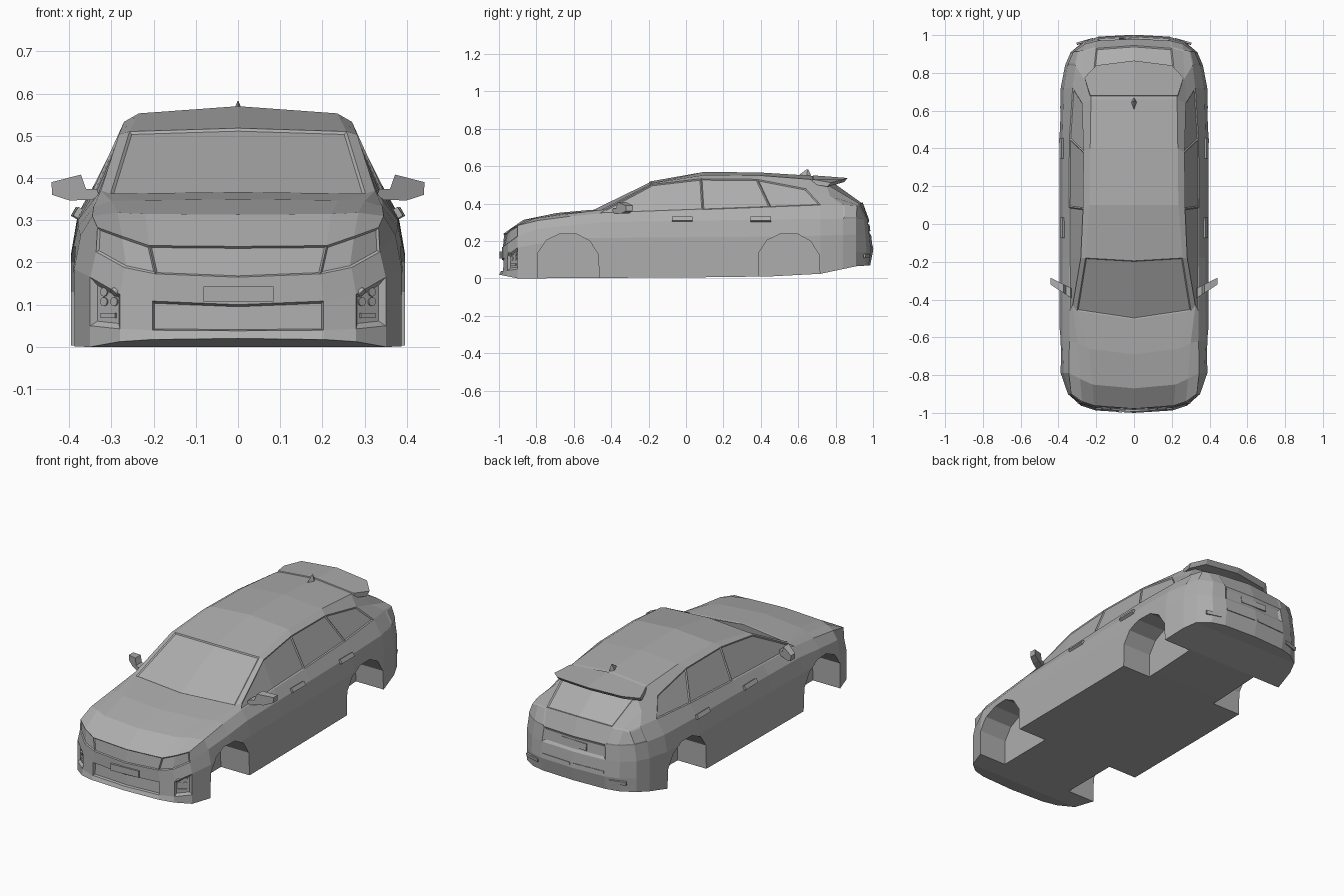
import bpy, bmesh, math
from mathutils import Vector, Matrix
from mathutils.bvhtree import BVHTree

if "Cube" in bpy.data.objects:
    bpy.data.objects.remove(bpy.data.objects["Cube"])

grey = bpy.data.materials.new("body_grey")
grey.diffuse_color = (0.42, 0.42, 0.42, 1)
grey.use_nodes = True
grey.node_tree.nodes["Principled BSDF"].inputs["Base Color"].default_value = grey.diffuse_color


def finish(name, bm, mirror=False):
    bmesh.ops.recalc_face_normals(bm, faces=bm.faces)
    me = bpy.data.meshes.new(name)
    bm.to_mesh(me)
    bm.free()
    me.materials.append(grey)
    ob = bpy.data.objects.new(name, me)
    bpy.context.collection.objects.link(ob)
    if mirror:
        ob.modifiers.new("mirror", 'MIRROR')
    return ob


def prism(name, near, far, mirror=False):
    """Solid between two matching outlines."""
    bm = bmesh.new()
    a = [bm.verts.new(p) for p in near]
    b = [bm.verts.new(p) for p in far]
    bm.faces.new(a)
    bm.faces.new(b[::-1])
    n = len(a)
    for i in range(n):
        bm.faces.new((a[i], b[i], b[(i + 1) % n], a[(i + 1) % n]))
    return finish(name, bm, mirror)


def interp(y, knots):
    if y <= knots[0][0]:
        return knots[0][1]
    for (a, u), (b, v) in zip(knots, knots[1:]):
        if y <= b:
            return u + (v - u) * (y - a) / (b - a)
    return knots[-1][1]


# Body: longitudinal lines from sill to roof centre, half car
S = [-.90, -.79, -.62, -.46, -.18, .09, .45, .72, .84, .91]
width = [(-.9, .35), (-.79, .388), (-.62, .395), (.6, .395), (.72, .388), (.84, .365), (.91, .335)]
lower = [
    (1.0, [(-.9, .0), (.4, .008), (.72, .025), (.91, .065)]),
    (1.0, [(-.9, .05), (-.62, .11), (.6, .11), (.91, .14)]),
    (1.0, [(-.9, .165), (-.62, .215), (.6, .225), (.91, .235)]),
    (.96, [(-.9, .225), (-.79, .265), (-.46, .30), (.4, .315), (.91, .32)]),
]
lines = [[(interp(y, width) * f, y, interp(y, zs)) for y in S] for f, zs in lower]
belt = [(.333, .283), (.345, .31), (.342, .332), (.342, .348), (.345, .358),
        (.345, .368), (.342, .382), (.325, .393), (.31, .395), (.295, .39)]
lines.append([(x, y, z) for y, (x, z) in zip(S, belt)])
lines.append([(.275, -.94, .262), (.285, -.82, .318), (.30, -.63, .345), (.325, -.43, .37),
              (.282, -.18, .503), (.27, .08, .533), (.268, .38, .53), (.275, .64, .48),
              (.268, .77, .44), (.26, .915, .395)])
lines.append([(.21, -.962, .24), (.22, -.85, .315), (.24, -.66, .347), (.302, -.46, .363),
              (.257, -.18, .51), (.235, .10, .553), (.232, .4, .55), (.228, .66, .53),
              (.22, .75, .505), (.2, .93, .398)])
lines.append([(0, -.978, .238), (0, -.87, .313), (0, -.69, .35), (0, -.505, .367),
              (0, -.195, .518), (0, .1, .57), (0, .4, .566), (0, .66, .55),
              (0, .77, .53), (0, .945, .405)])

bm = bmesh.new()
V = [[bm.verts.new(p) for p in ln] for ln in lines]
N = len(S)
F = {}
for i in range(7):
    for j in range(N - 1):
        F[i, j] = bm.faces.new((V[i][j], V[i][j + 1], V[i + 1][j + 1], V[i + 1][j]))
floor = [bm.verts.new((0, y, v.co.z)) for y, v in zip(S, V[0])]
for j in range(N - 1):
    bm.faces.new((V[0][j], floor[j], floor[j + 1], V[0][j + 1]))


def cap(tag, j, ycs, zcs, mids):
    """Nose or tail grid: rows follow the body lines, columns run to the centre."""
    rows = []
    for i in range(4):
        o = V[i][j].co
        row = [V[i][j]]
        for fx, w in mids:
            row.append(bm.verts.new((o.x * fx, o.y + (ycs[i] - o.y) * w, o.z + (zcs[i] - o.z) * w)))
        rows.append(row)
    rows.append([V[k][j] for k in (4, 5, 6, 7)])
    for r in range(4):
        for c in range(3):
            F[tag, r, c] = bm.faces.new((rows[r][c], rows[r][c + 1], rows[r + 1][c + 1], rows[r + 1][c]))
    bm.faces.new(rows[0] + [floor[j]])


cap('nose', 0, (-1.0, -.99, -.985, -.985), (.02, .038, .10, .165), ((.80, .62), (.58, .87), (0, 1)))
cap('tail', N - 1, (.985, 1.0, .99, .98), (.07, .145, .23, .31), ((.80, .62), (.58, .88), (0, 1)))
bmesh.ops.recalc_face_normals(bm, faces=bm.faces)

# Recessed windows, lamps and grilles
recesses = [
    ([(4, 3), (4, 4)], .006, -.005), ([(4, 5)], .006, -.005), ([(4, 6)], .006, -.005),
    ([(6, 3)], .006, -.005), ([(6, 8)], .006, -.005),
    ([('nose', 3, 0), ('nose', 3, 1)], .005, -.005),
    ([('nose', 3, 2)], .004, -.006),
    ([('nose', 1, 2)], .004, -.014),
    ([('nose', 1, 0)], .012, -.012),
    ([('tail', 3, 0), ('tail', 3, 1), (3, 8)], .008, .004),
    ([('tail', 2, 2)], .014, -.008),
]
for keys, t, d in recesses:
    bmesh.ops.inset_region(bm, faces=[F[k] for k in keys], thickness=t, depth=d,
                           use_boundary=False, use_even_offset=True)
for v in bm.verts:
    if v.co.x < .008:
        v.co.x = 0
half = bm.verts[:] + bm.edges[:] + bm.faces[:]
bmesh.ops.mirror(bm, geom=half, matrix=Matrix(), merge_dist=.0005, axis='X')
bmesh.ops.remove_doubles(bm, verts=bm.verts, dist=.0003)
bmesh.ops.recalc_face_normals(bm, faces=bm.faces)
tree = BVHTree.FromBMesh(bm)
body = finish("car_body", bm)

# Wheel arches
arch = [(-.17, -.05), (-.165, .14), (-.12, .205), (-.05, .238), (.04, .238), (.11, .2), (.155, .13), (.165, -.05)]
for yc in (-.625, .555):
    for s in (-1, 1):
        cutter = prism("arch_cutter", [(s * .22, yc + y, z) for y, z in arch],
                       [(s * .5, yc + y, z) for y, z in arch])
        cutter.hide_render = True
        m = body.modifiers.new("arch", 'BOOLEAN')
        m.operation, m.solver, m.object = 'DIFFERENCE', 'EXACT', cutter
        bpy.context.view_layer.objects.active = body
        bpy.ops.object.modifier_apply(modifier=m.name)
        bpy.data.objects.remove(cutter)


def attach(name, start, ray, size, sides=4, mirror=True):
    """Small block or disc seated on the body where a ray hits it."""
    hit, nrm, _, _ = tree.ray_cast(Vector(start), Vector(ray))
    if hit is None:
        return
    if nrm.dot(Vector(ray)) > 0:
        nrm = -nrm
    side = Vector((0, 0, 1)).cross(nrm).normalized()
    up = nrm.cross(side)
    w, h, d = size
    if sides == 4:
        shape = [(-w, -h), (w, -h), (w, h), (-w, h)]
    else:
        shape = [(w * math.cos(k * math.tau / sides), h * math.sin(k * math.tau / sides)) for k in range(sides)]
    near = [hit + side * a + up * b - nrm * .004 for a, b in shape]
    prism(name, near, [p + nrm * (d + .004) for p in near], mirror)


# Door handles
for n, y in (("front", -.02), ("rear", .40)):
    attach(n + "_door_handle", (1, y, .315), (-1, 0, 0), (.054, .012, .012))
# Fog lamp clusters
for x in (.292, .316):
    for z in (.107, .13):
        attach("fog_lamp", (x, -2, z), (0, 1, 0), (.0105, .0105, .004), 12)
attach("fog_lamp_bar", (.305, -2, .074), (0, 1, 0), (.022, .006, .006))
# Number plates and rear reflectors
attach("front_plate", (.001, -2, .125), (0, 1, 0), (.083, .018, .008), mirror=False)
attach("rear_plate", (.001, 2, .27), (0, -1, 0), (.08, .018, .003), mirror=False)
attach("rear_reflector", (.26, 2, .12), (0, -1, 0), (.045, .01, .006))
attach("rear_bumper_strip", (.10, 2, .165), (0, -1, 0), (.09, .006, .004))

# Tailgate spoiler
plan = [(0, .68, .551), (0, .865, .537), (.20, .84, .53), (.262, .775, .512), (.232, .68, .529)]
prism("roof_spoiler", plan, [(x * .98, y - .02, z - .022) for x, y, z in plan], True)

# Door mirrors
outline = [(.325, .348), (.40, .347), (.44, .36), (.442, .39), (.372, .408), (.36, .374), (.335, .374)]
prism("door_mirror", [(x, -.40 + (x - .32) * .65, z) for x, z in outline],
      [(x, -.345 + (x - .32) * .5, z) for x, z in outline], True)

# Roof antenna fin
base = [(0, .60, .55), (.014, .645, .55), (0, .67, .55), (-.014, .645, .55)]
prism("roof_antenna", base, [(x * .1, .65 + (y - .645) * .15, .582) for x, y, z in base])
